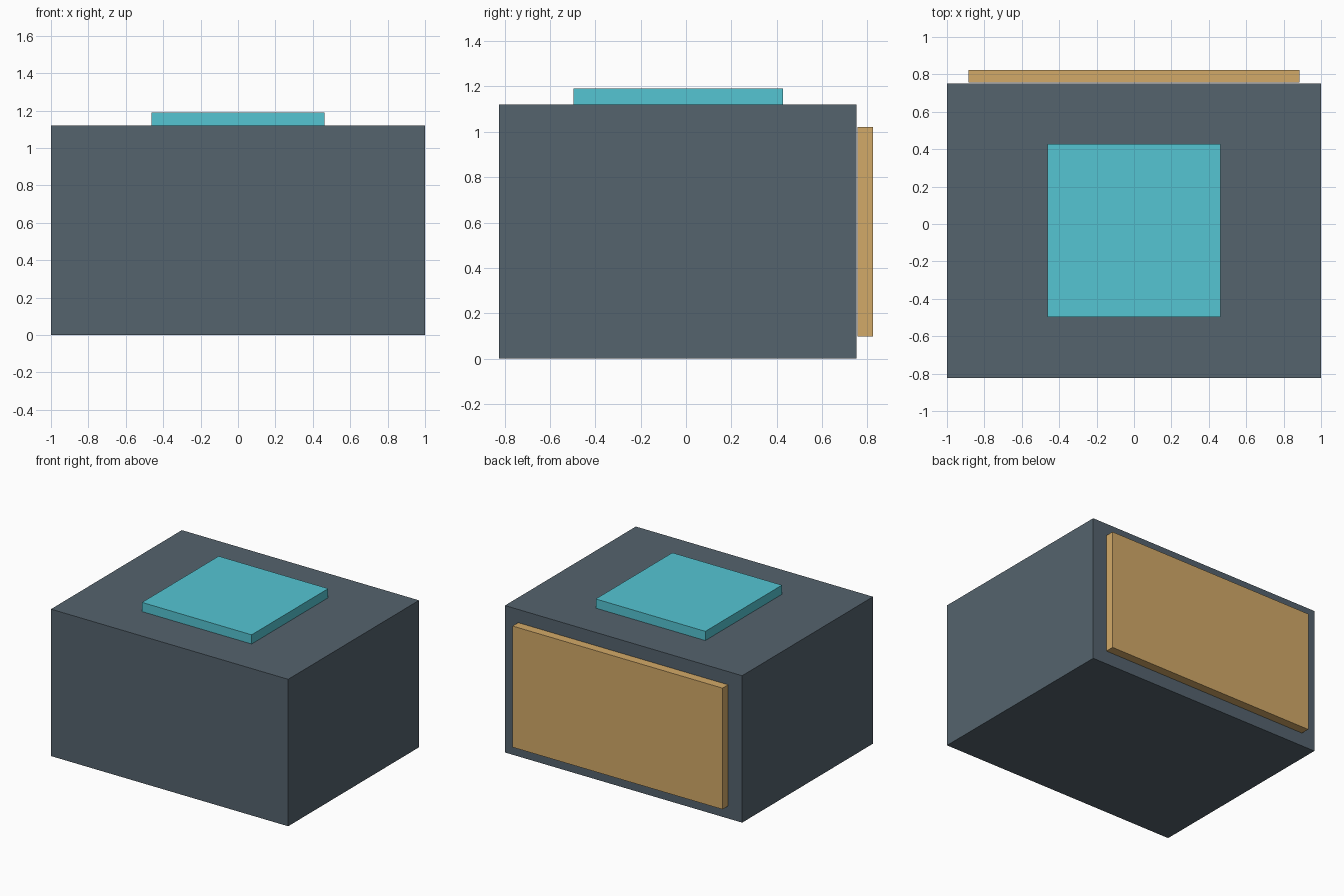
import bpy

if "Cube" in bpy.data.objects:
    bpy.data.objects.remove(bpy.data.objects["Cube"])


def material(name, color):
    mat = bpy.data.materials.new(name)
    mat.diffuse_color = (*color, 1)
    mat.use_nodes = True
    mat.node_tree.nodes["Principled BSDF"].inputs["Base Color"].default_value = mat.diffuse_color
    return mat


def box(name, x, y, z, mat):
    """Box from (min, max) ranges along each axis."""
    ranges = (x, y, z)
    bpy.ops.mesh.primitive_cube_add(size=1, location=[(a + b) / 2 for a, b in ranges])
    obj = bpy.context.object
    obj.name = name
    obj.scale = [b - a for a, b in ranges]
    bpy.ops.object.transform_apply(location=False, rotation=False, scale=True)
    obj.data.materials.append(mat)
    return obj


slate = material("slate", (0.09, 0.125, 0.155))
tan = material("tan", (0.65, 0.40, 0.14))
cyan = material("cyan", (0.09, 0.56, 0.65))

# Main block
box("body", (-1, 1), (-0.824, 0.752), (0, 1.12), slate)

# Square plate on the top
box("top_plate", (-0.462, 0.462), (-0.496, 0.427), (1.12, 1.19), cyan)

# Panel standing just off the back face
box("back_panel", (-0.885, 0.885), (0.757, 0.824), (0.098, 1.022), tan)
